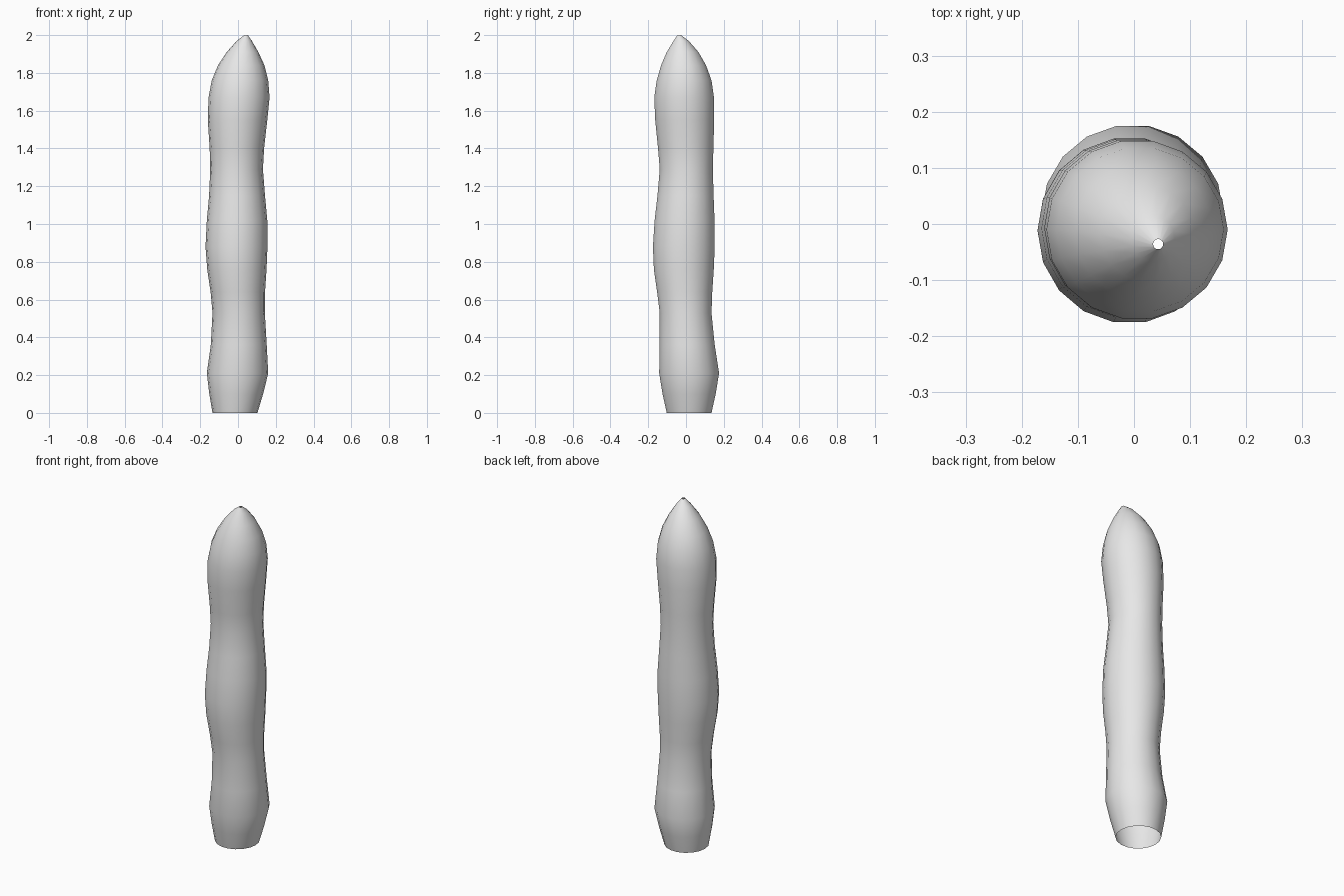
import bpy
import bmesh
import math

cube = bpy.data.objects.get("Cube")
if cube:
    bpy.data.objects.remove(cube, do_unlink=True)

SIDES = 18

# Cross-sections up the finger: height, left/right extent in x, front/back extent in y
SECTIONS = [
    (0.00, -0.135, 0.103, -0.102, 0.135),
    (0.10, -0.152, 0.133, -0.124, 0.157),
    (0.21, -0.165, 0.160, -0.142, 0.175),
    (0.36, -0.144, 0.152, -0.139, 0.152),
    (0.53, -0.135, 0.142, -0.139, 0.135),
    (0.64, -0.145, 0.143, -0.153, 0.139),
    (0.76, -0.163, 0.151, -0.170, 0.147),
    (0.88, -0.172, 0.156, -0.175, 0.152),
    (1.02, -0.165, 0.155, -0.166, 0.151),
    (1.15, -0.153, 0.143, -0.151, 0.146),
    (1.29, -0.147, 0.132, -0.139, 0.142),
    (1.40, -0.150, 0.138, -0.148, 0.145),
    (1.55, -0.160, 0.155, -0.163, 0.149),
    (1.67, -0.156, 0.167, -0.168, 0.148),
    (1.76, -0.139, 0.160, -0.155, 0.135),
    (1.84, -0.106, 0.140, -0.132, 0.106),
    (1.91, -0.060, 0.108, -0.102, 0.066),
    (1.97, -0.006, 0.073, -0.066, 0.014),
    (2.00, 0.034, 0.052, -0.045, -0.027),
]


def ring(bm, z, x0, x1, y0, y1):
    """One elliptical loop; y is widened so its flat sides reach the extents."""
    cx, cy = (x0 + x1) / 2, (y0 + y1) / 2
    rx, ry = (x1 - x0) / 2, (y1 - y0) / 2 / math.cos(math.pi / SIDES)
    angles = [2 * math.pi * i / SIDES for i in range(SIDES)]
    return [bm.verts.new((cx + rx * math.cos(a), cy + ry * math.sin(a), z))
            for a in angles]


# Skin the rings into a tube, open at the base and with a tiny hole at the tip
bm = bmesh.new()
rings = [ring(bm, *s) for s in SECTIONS]
for low, high in zip(rings, rings[1:]):
    for i in range(SIDES):
        j = (i + 1) % SIDES
        bm.faces.new((low[i], low[j], high[j], high[i])).smooth = True
mesh = bpy.data.meshes.new("finger")
bm.to_mesh(mesh)
bm.free()
finger = bpy.data.objects.new("finger", mesh)
bpy.context.collection.objects.link(finger)

# Plain light grey
grey = bpy.data.materials.new("light_grey")
grey.use_nodes = True
colour = (0.8, 0.8, 0.8, 1.0)
grey.diffuse_color = colour
grey.node_tree.nodes["Principled BSDF"].inputs["Base Color"].default_value = colour
mesh.materials.append(grey)
